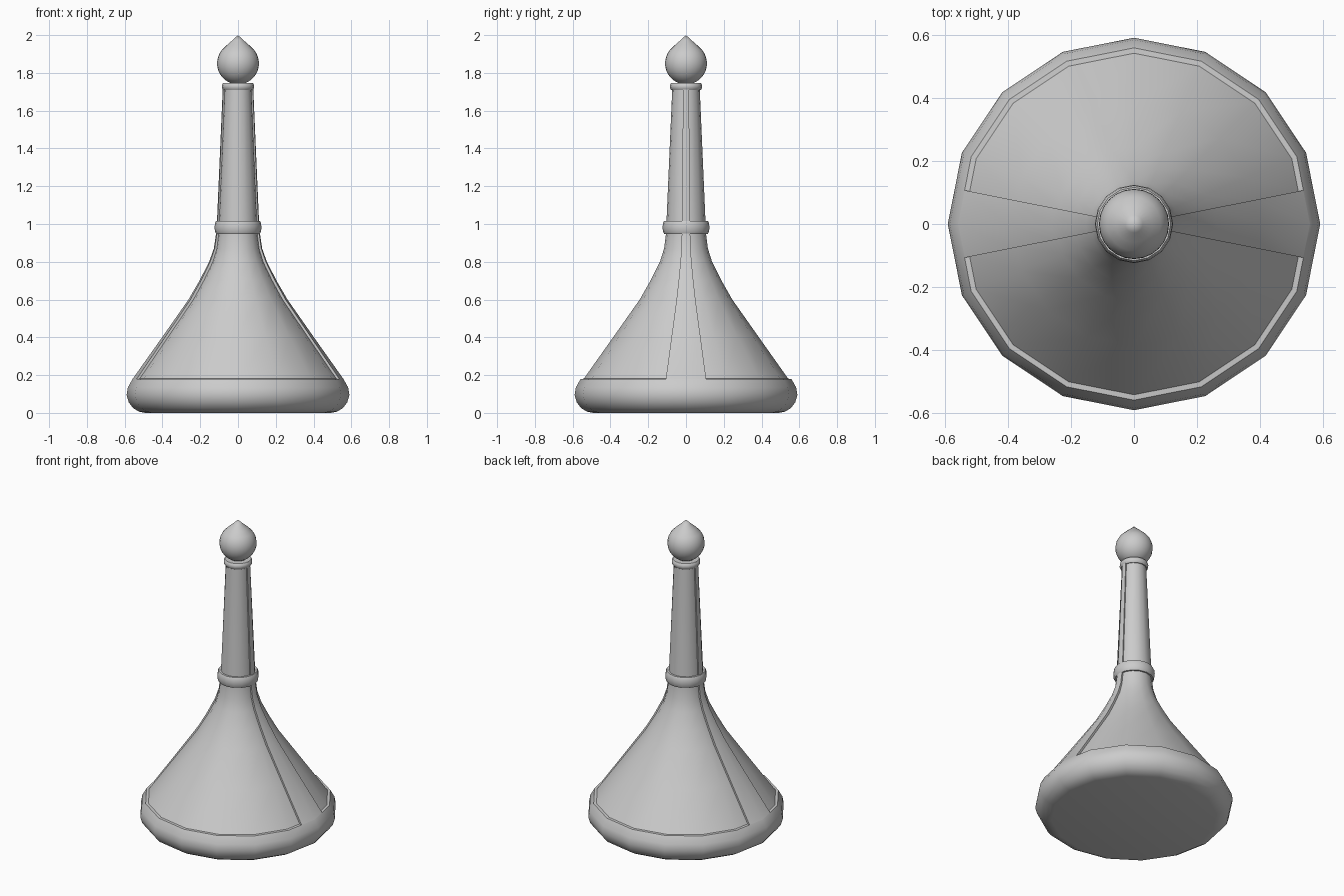
import bpy, bmesh
from math import sin, cos, radians, pi

if "Cube" in bpy.data.objects:
    bpy.data.objects.remove(bpy.data.objects["Cube"])


def finish(name, bm):
    bmesh.ops.remove_doubles(bm, verts=bm.verts, dist=0.0004)
    bmesh.ops.recalc_face_normals(bm, faces=bm.faces)
    mesh = bpy.data.meshes.new(name)
    bm.to_mesh(mesh)
    bm.free()
    obj = bpy.data.objects.new(name, mesh)
    bpy.context.collection.objects.link(obj)
    bpy.ops.object.select_all(action='DESELECT')
    obj.select_set(True)
    bpy.context.view_layer.objects.active = obj
    bpy.ops.object.shade_smooth_by_angle(angle=radians(32))
    return obj


def skin(name, columns, ring=False):
    """columns: list of (angle, radius scale, profile) joined side by side."""
    bm = bmesh.new()
    grid = [[bm.verts.new((r * s * cos(a), r * s * sin(a), z)) for r, z in prof]
            for a, s, prof in columns]
    n = len(grid[0])
    for i, col in enumerate(grid):
        nxt = grid[(i + 1) % len(grid)]
        for j in range(n if ring else n - 1):
            k = (j + 1) % n
            bm.faces.new((col[j], nxt[j], nxt[k], col[k]))
    if not ring:
        for row in (0, -1):
            bm.faces.new([c[row] for c in grid])
    bmesh.ops.dissolve_degenerate(bm, dist=0.0003, edges=bm.edges)
    return finish(name, bm)


def lathe(name, prof, seg=16, ring=False):
    return skin(name, [(2 * pi * i / seg, 1, prof) for i in range(seg)], ring)


# Body: rounded foot, flared skirt and tapered shaft, with a raised rib on each side
foot = [(0.492, 0), (0.525, 0.007), (0.555, 0.025), (0.578, 0.055),
        (0.59, 0.095), (0.583, 0.135), (0.558, 0.18)]
heights = [0.181, 0.40, 0.60, 0.70, 0.80, 0.87, 0.95, 1.02, 1.71, 1.745]
panel_r = [0.541, 0.386, 0.245, 0.188, 0.138, 0.116, 0.106, 0.103, 0.073, 0.072]
rib_r = [0.557, 0.402, 0.262, 0.204, 0.153, 0.128, 0.116, 0.111, 0.081, 0.080]
panel = foot + list(zip(panel_r, heights))
rib = foot + list(zip(rib_r, heights))

mid = cos(radians(11.25))
columns = []
for start in (0, 180):
    for a in (-11.25, 0, 11.25):
        columns.append((radians(start + a), 1 if a == 0 else mid, rib))
    for a in [11.25] + [22.5 * i for i in range(1, 8)] + [168.75]:
        s = mid if a in (11.25, 168.75) else 1
        columns.append((radians(start + a), s, panel))
skin("body", columns)

# Collars around the shaft
lathe("middle_collar", [(0.095, 0.948), (0.116, 0.948), (0.122, 0.960), (0.124, 0.982),
                        (0.122, 1.004), (0.116, 1.016), (0.095, 1.016)], ring=True)
lathe("top_collar", [(0.065, 1.709), (0.078, 1.709), (0.084, 1.718), (0.086, 1.728),
                     (0.084, 1.738), (0.078, 1.747), (0.065, 1.747)], ring=True)

# Pointed ball finial
ball = [(0.111 * cos(radians(t)), 1.85 + 0.111 * sin(radians(t)))
        for t in range(-70, 46, 10)]
ball += [(0.058, 1.948), (0.028, 1.974), (0.001, 2.0)]
lathe("finial", ball, seg=24)
